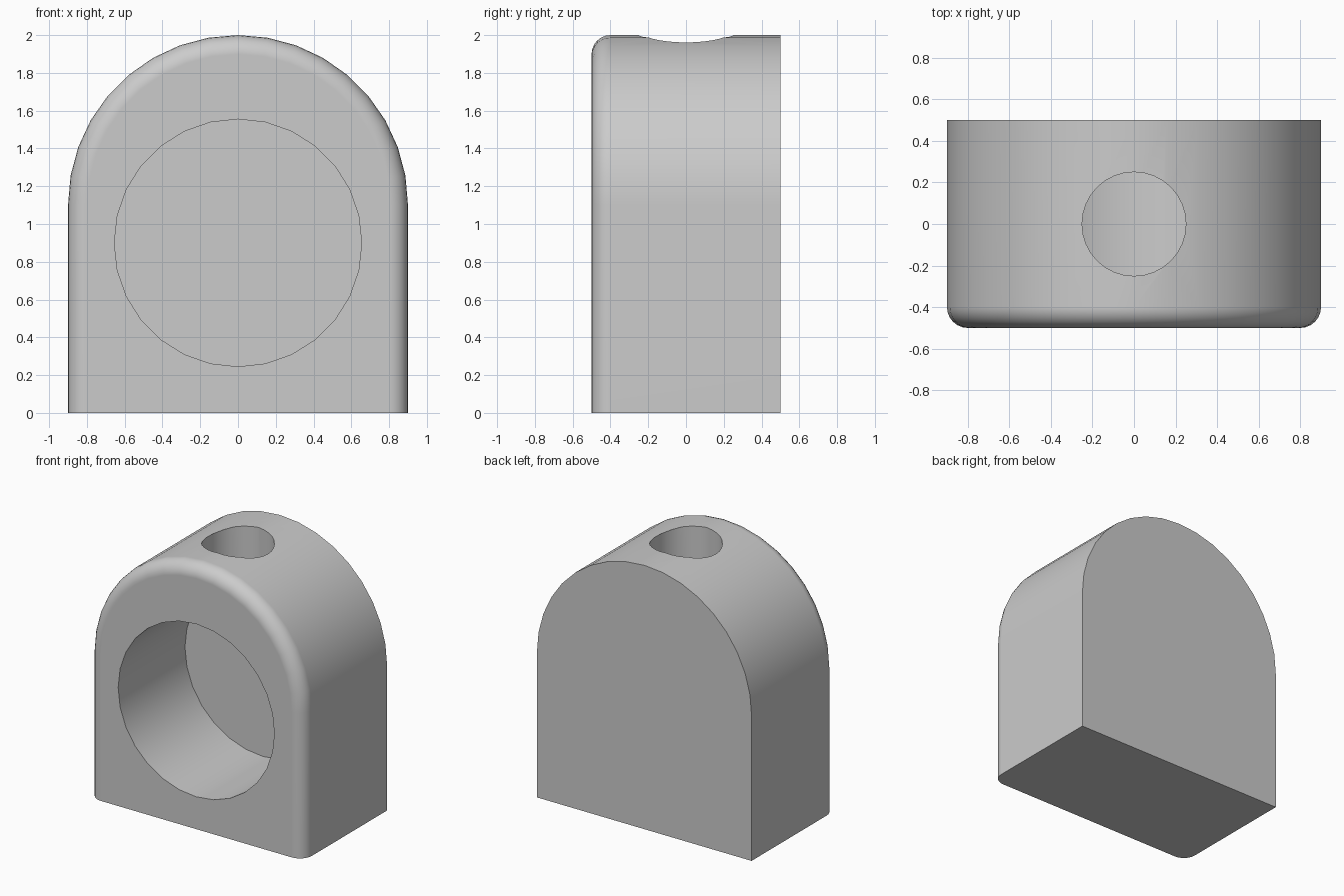
import bpy
import bmesh
from math import sin, cos, pi
from mathutils import Matrix

default = bpy.data.objects.get("Cube")
if default:
    bpy.data.objects.remove(default, do_unlink=True)

HALF_WIDTH, SPRING_Z, HALF_DEPTH, FILLET = 0.9, 1.1, 0.5, 0.1
ARCH_STEPS, FILLET_STEPS = 18, 6

grey = bpy.data.materials.new("plain_grey")
grey.use_nodes = True
colour = (0.6, 0.6, 0.6, 1)
grey.diffuse_color = colour
grey.node_tree.nodes["Principled BSDF"].inputs["Base Color"].default_value = colour


def make_object(name, bm):
    bmesh.ops.recalc_face_normals(bm, faces=bm.faces)
    mesh = bpy.data.meshes.new(name)
    bm.to_mesh(mesh)
    bm.free()
    mesh.materials.append(grey)
    obj = bpy.data.objects.new(name, mesh)
    bpy.context.collection.objects.link(obj)
    return obj


def arch_ring(bm, radius, y):
    """Closed outline of a round-topped block at depth y."""
    points = [(radius, 0)]
    for i in range(ARCH_STEPS + 1):
        a = pi * i / ARCH_STEPS
        points.append((radius * cos(a), SPRING_Z + radius * sin(a)))
    points.append((-radius, 0))
    return [bm.verts.new((x, y, z)) for x, z in points]


def drill(name, sides, radius, length, matrix):
    bm = bmesh.new()
    bmesh.ops.create_cone(bm, cap_ends=True, segments=sides, radius1=radius,
                          radius2=radius, depth=length, matrix=matrix)
    obj = make_object(name, bm)
    obj.hide_render = True
    return obj


# Arched block, with a rounded edge around the front face only
bm = bmesh.new()
rings = []
for i in range(FILLET_STEPS + 1):
    t = pi / 2 * i / FILLET_STEPS
    rings.append(arch_ring(bm, HALF_WIDTH - FILLET * (1 - sin(t)),
                           -HALF_DEPTH + FILLET * (1 - cos(t))))
rings.append(arch_ring(bm, HALF_WIDTH, HALF_DEPTH))
for near, far in zip(rings, rings[1:]):
    for j in range(len(near) - 1):
        bm.faces.new((near[j], near[j + 1], far[j + 1], far[j]))
bm.faces.new(rings[0])
bm.faces.new(rings[-1])
bm.faces.new([r[0] for r in rings] + [r[-1] for r in reversed(rings)])
block = make_object("arched_block", bm)

# Blind front bore, and a smaller vertical hole that opens into it
front_bore = drill("front_bore_cutter", 28, 0.655, 1.0,
                   Matrix.Translation((0, -0.2, 0.9)) @ Matrix.Rotation(pi / 2, 4, "X"))
top_hole = drill("top_hole_cutter", 32, 0.25, 1.4, Matrix.Translation((0, 0, 1.7)))

bpy.context.view_layer.objects.active = block
for cutter in (front_bore, top_hole):
    mod = block.modifiers.new(cutter.name, "BOOLEAN")
    mod.operation = "DIFFERENCE"
    mod.solver = "EXACT"
    mod.object = cutter
    bpy.ops.object.modifier_apply(modifier=mod.name)
    bpy.data.objects.remove(cutter, do_unlink=True)

# Smooth curves, crisp rims, flat faces kept flat
bpy.ops.object.select_all(action="DESELECT")
block.select_set(True)
bpy.ops.object.shade_smooth_by_angle(angle=pi / 6)
weighted = block.modifiers.new("weighted_normals", "WEIGHTED_NORMAL")
weighted.keep_sharp = True
